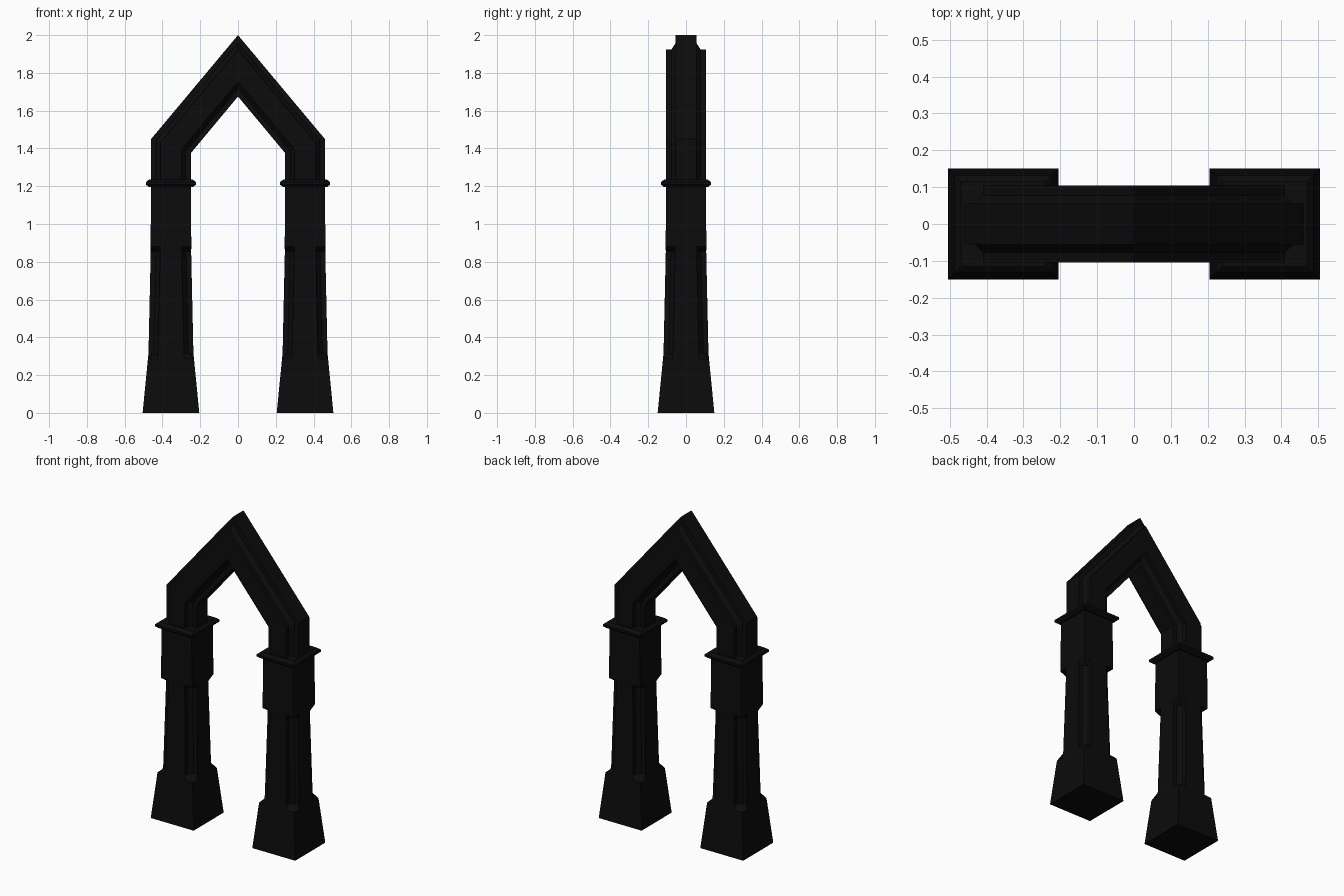
import bpy
import bmesh

cube = bpy.data.objects.get("Cube")
if cube:
    bpy.data.objects.remove(cube, do_unlink=True)

stone = bpy.data.materials.new("black stone")
stone.use_nodes = True
COLOUR = (0.0035, 0.0035, 0.0035, 1)
stone.diffuse_color = COLOUR
stone.node_tree.nodes["Principled BSDF"].inputs["Base Color"].default_value = COLOUR

LEG_X = 0.355
HALF = 0.105


def section(half, notched):
    """Square outline; when notched, each corner is cut in with a small chamfer."""
    inner, mid = half - 0.05, half - 0.027
    corner = [(half, inner), (mid, inner), (inner, mid), (inner, half)]
    if not notched:
        corner = [(half, inner), (half, half), (half, half), (inner, half)]
    points = []
    for _ in range(4):
        points += corner
        corner = [(-v, u) for u, v in corner]
    return points


def loft(name, rings):
    """Skin a row of matching rings and cap both ends."""
    bm = bmesh.new()
    rows = [[bm.verts.new(p) for p in ring] for ring in rings]
    for a, b in zip(rows, rows[1:]):
        for i in range(len(a)):
            j = (i + 1) % len(a)
            bm.faces.new((a[i], a[j], b[j], b[i]))
    bm.faces.new(rows[0])
    bm.faces.new(rows[-1])
    bmesh.ops.remove_doubles(bm, verts=bm.verts, dist=0.0005)
    bmesh.ops.recalc_face_normals(bm, faces=bm.faces)
    mesh = bpy.data.meshes.new(name)
    bm.to_mesh(mesh)
    bm.free()
    mesh.materials.append(stone)
    obj = bpy.data.objects.new(name, mesh)
    bpy.context.collection.objects.link(obj)


def upright(name, x, levels):
    """Loft straight up through (height, half width, notched) levels."""
    loft(name, [[(x + u, v, z) for u, v in section(half, notched)]
                for z, half, notched in levels])


for side, x in (("left", LEG_X), ("right", -LEG_X)):
    # flared foot, notched tapering shaft and square block
    upright(side + "_pillar", x, [
        (0, 0.15, False), (0.285, 0.122, False), (0.315, 0.119, True),
        (0.855, 0.107, True), (0.88, 0.108, False), (1.2, HALF, False)])
    # thin collar with bevelled rim
    upright(side + "_collar", x, [
        (1.195, 0.115, False), (1.208, 0.132, False),
        (1.222, 0.132, False), (1.236, 0.115, False)])

# pointed arch: each ring is (centre x, centre z, x per u, z per u)
half_path = [(LEG_X, 1.21, 1, 0), (LEG_X, 1.4125, 1, 0.357)]
path = half_path + [(0, 1.8375, 0, 1.548)]
path += [(-x, z, -dx, dz) for x, z, dx, dz in reversed(half_path)]
loft("pointed_arch", [[(x + u * dx, v, z + u * dz) for u, v in section(HALF, True)]
                      for x, z, dx, dz in path])
